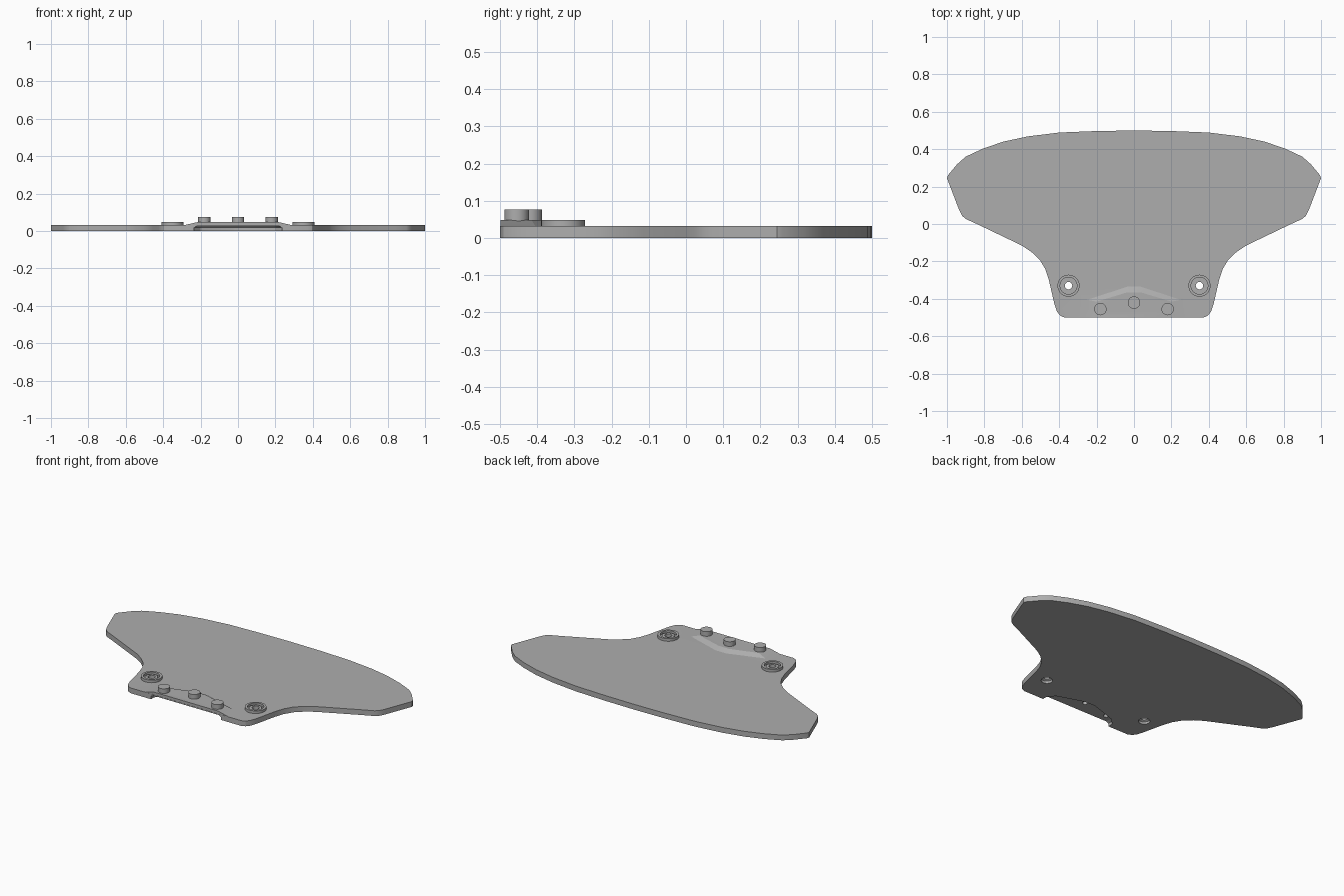
import bpy, bmesh, math

cube = bpy.data.objects.get("Cube")
if cube:
    bpy.data.objects.remove(cube, do_unlink=True)

grey = bpy.data.materials.new("Plain grey")
grey.use_nodes = True
colour = (0.42, 0.42, 0.42, 1)
grey.diffuse_color = colour
grey.node_tree.nodes["Principled BSDF"].inputs["Base Color"].default_value = colour


def loft(name, *sections):
    """Closed solid through (outline, z) sections with equal point counts."""
    bm = bmesh.new()
    rings = [[bm.verts.new((x, y, z)) for x, y in pts] for pts, z in sections]
    bm.faces.new(rings[0])
    bm.faces.new(rings[-1])
    n = len(rings[0])
    for low, high in zip(rings, rings[1:]):
        for i in range(n):
            j = (i + 1) % n
            bm.faces.new((low[i], low[j], high[j], high[i]))
    bmesh.ops.recalc_face_normals(bm, faces=bm.faces)
    mesh = bpy.data.meshes.new(name)
    bm.to_mesh(mesh)
    bm.free()
    mesh.materials.append(grey)
    obj = bpy.data.objects.new(name, mesh)
    bpy.context.collection.objects.link(obj)
    return obj


def circle(x, y, r, n=32):
    return [(x + r * math.cos(math.tau * i / n), y + r * math.sin(math.tau * i / n))
            for i in range(n)]


def mirrored(half):
    return half + [(-x, y) for x, y in reversed(half) if x > 0]


def boolean(target, tool, operation):
    mod = target.modifiers.new(tool.name, 'BOOLEAN')
    mod.operation = operation
    mod.solver = 'EXACT'
    mod.object = tool
    bpy.context.view_layer.objects.active = target
    bpy.ops.object.modifier_apply(modifier=mod.name)
    bpy.data.objects.remove(tool, do_unlink=True)


# Flared plate
outline = mirrored([
    (0, .5), (.2, .497), (.4, .489), (.57, .468), (.7, .44), (.81, .402),
    (.9, .36), (.945, .32), (.995, .26), (1, .245), (.935, .075), (.92, .045),
    (.9, .027), (.84, 0), (.6, -.115), (.55, -.148), (.505, -.19),
    (.475, -.24), (.455, -.3), (.425, -.43), (.412, -.468), (.395, -.49), (.372, -.5)])
plate = loft("flared_plate", (outline, 0), (outline, .032))

# Raised front pad with sloping shoulders
pad_base = mirrored([(.035, -.335), (.25, -.405), (.285, -.499)])
pad_top = mirrored([(.035, -.365), (.2, -.415), (.215, -.499)])
pad = loft("raised_pad", (pad_base, .015), (pad_base, .032), (pad_top, .048))
boolean(plate, pad, 'UNION')

# Arched recess under the pad
recess_low = mirrored([(.035, -.375), (.2, -.43), (.235, -.47), (.235, -.55)])
recess_top = mirrored([(.035, -.385), (.19, -.435), (.22, -.47), (.22, -.55)])
recess = loft("recess_cutter", (recess_low, -.02), (recess_low, .018), (recess_top, .026))
boolean(plate, recess, 'DIFFERENCE')

# Round studs, hollow underneath
studs = []
for name, x, y in (("right", -.18, -.455), ("middle", 0, -.42), ("left", .18, -.455)):
    ring, hole = circle(x, y, .033), circle(x, y, .015, 16)
    boolean(plate, loft("stud_hole", (hole, .01), (hole, .06)), 'DIFFERENCE')
    stud = loft(name + "_stud", (ring, .044), (ring, .076))
    boolean(stud, loft("stud_hole", (hole, .01), (hole, .06)), 'DIFFERENCE')
    studs.append(stud)

# Bolt bosses: round rim, hexagonal inner seat and a through hole
bosses = []
for name, x in (("right", -.35), ("left", .35)):
    y = -.33
    rim, pocket = circle(x, y, .059), circle(x, y, .045)
    nut, bore, sink = circle(x, y, .038, 6), circle(x, y, .02), circle(x, y, .032)
    boss = loft(name + "_boss", (rim, .025), (rim, .048))
    boolean(boss, loft("pocket", (pocket, .034), (pocket, .06)), 'DIFFERENCE')
    boolean(boss, loft("nut", (nut, .028), (nut, .041)), 'UNION')
    for part in (boss, plate):
        boolean(part, loft("bore", (bore, -.02), (bore, .08)), 'DIFFERENCE')
    boolean(plate, loft("countersink", (sink, -.01), (sink, .014), (bore, .02)), 'DIFFERENCE')
    bosses.append(boss)

# Smooth curved walls, keep hard edges
bpy.ops.object.select_all(action='DESELECT')
for obj in [plate] + studs + bosses:
    obj.select_set(True)
bpy.context.view_layer.objects.active = plate
bpy.ops.object.shade_smooth_by_angle(angle=math.radians(25))
